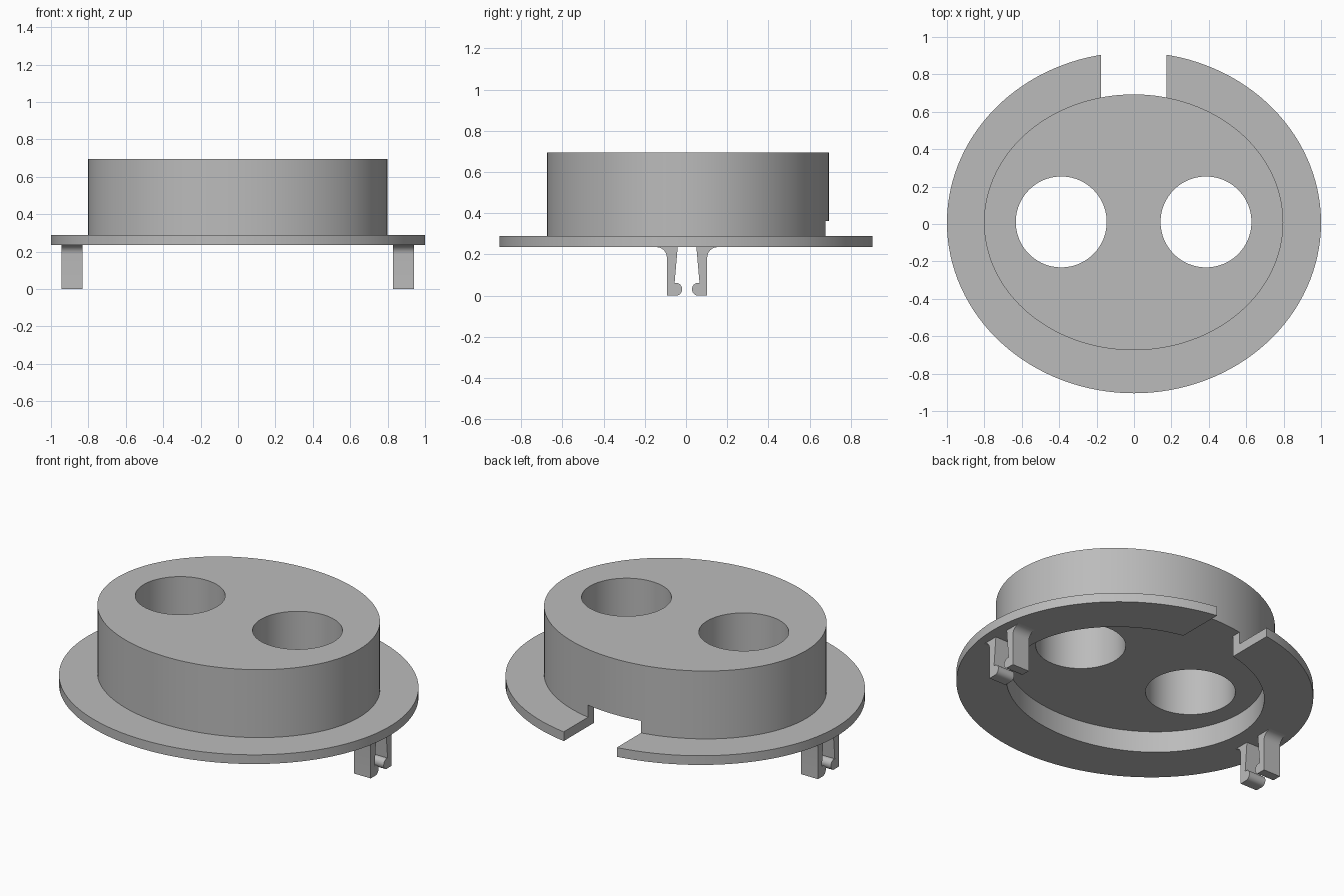
import bpy
import math
from mathutils import Matrix

cube = bpy.data.objects.get("Cube")
if cube:
    bpy.data.objects.remove(cube, do_unlink=True)

grey = bpy.data.materials.new("plain grey")
grey.use_nodes = True
colour = (0.5, 0.5, 0.5, 1)
grey.diffuse_color = colour
grey.node_tree.nodes["Principled BSDF"].inputs["Base Color"].default_value = colour

CX, CY = -0.002, 0.009       # common centre of body, recess and slot
PLATE_Z, PLATE_TOP = 0.235, 0.29
RECESS_TOP, BODY_TOP = 0.362, 0.695


def prism(name, outline, low, high, matrix=None):
    """Extrude a closed outline along z, then optionally turn it."""
    n = len(outline)
    verts = [(x, y, z) for z in (low, high) for x, y in outline]
    faces = [tuple(reversed(range(n))), tuple(range(n, 2 * n))]
    faces += [(i, (i + 1) % n, (i + 1) % n + n, i + n) for i in range(n)]
    mesh = bpy.data.meshes.new(name)
    mesh.from_pydata(verts, [], faces)
    if matrix:
        mesh.transform(matrix)
    mesh.materials.append(grey)
    obj = bpy.data.objects.new(name, mesh)
    bpy.context.collection.objects.link(obj)
    return obj


def arc(cx, cy, rx, ry, start, end, steps):
    angles = [math.radians(start + (end - start) * i / steps) for i in range(steps + 1)]
    return [(cx + rx * math.cos(a), cy + ry * math.sin(a)) for a in angles]


def ellipse(cx, cy, rx, ry, steps=128):
    return arc(cx, cy, rx, ry, 0, 360, steps)[:-1]


def activate(obj):
    bpy.ops.object.select_all(action='DESELECT')
    obj.select_set(True)
    bpy.context.view_layer.objects.active = obj


def combine(target, tool, operation):
    mod = target.modifiers.new(tool.name, 'BOOLEAN')
    mod.operation = operation
    mod.solver = 'EXACT'
    mod.object = tool
    activate(target)
    bpy.ops.object.modifier_apply(modifier=mod.name)
    bpy.data.objects.remove(tool, do_unlink=True)


# Housing: oval flange and raised oval body
housing = prism("housing", ellipse(0, 0.007, 1, 0.912), PLATE_Z, PLATE_TOP)
body = prism("body", ellipse(CX, CY, 0.8, 0.684), 0.25, BODY_TOP)
combine(housing, body, 'UNION')

# Underside recess, rear slot and two round through holes
recess = prism("recess", ellipse(CX, CY, 0.74, 0.63), 0, RECESS_TOP)
combine(housing, recess, 'DIFFERENCE')
w = 0.175
slot = prism("slot", [(CX - w, 0.5), (CX + w, 0.5), (CX + w, 1.2), (CX - w, 1.2)], 0, RECESS_TOP)
combine(housing, slot, 'DIFFERENCE')
for side in (-1, 1):
    hole = prism("hole", ellipse(CX + side * 0.387, 0.011, 0.243, 0.243, 96), 0, 1)
    combine(housing, hole, 'DIFFERENCE')

# Clip arm section in (outward y, z): flared root, rounded bead at the tip
arm = [(0.098, 0)]
arm += arc(0.148, 0.185, 0.05, 0.05, 180, 90, 10)
arm += [(0.148, 0.24), (0.045, 0.24)]
arm += arc(0.053, 0.031, 0.029, 0.031, 75, 270, 16)

parts = [housing]
for x, side in ((-0.887, "right"), (0.885, "left")):
    for direction, end in ((-1, "front"), (1, "rear")):
        # Map section (u, v, depth) to (x + depth, y, z)
        turn = Matrix(((0, 0, 1, x), (direction, 0, 0, 0.005), (0, 1, 0, 0), (0, 0, 0, 1)))
        clip = prism(f"{side}_{end}_clip_arm", arm, -0.056, 0.056, turn)
        activate(clip)
        bpy.ops.object.mode_set(mode='EDIT')
        bpy.ops.mesh.select_all(action='SELECT')
        bpy.ops.mesh.normals_make_consistent(inside=False)
        bpy.ops.object.mode_set(mode='OBJECT')
        parts.append(clip)

for obj in parts:
    activate(obj)
    bpy.ops.object.shade_smooth_by_angle(angle=math.radians(30))
